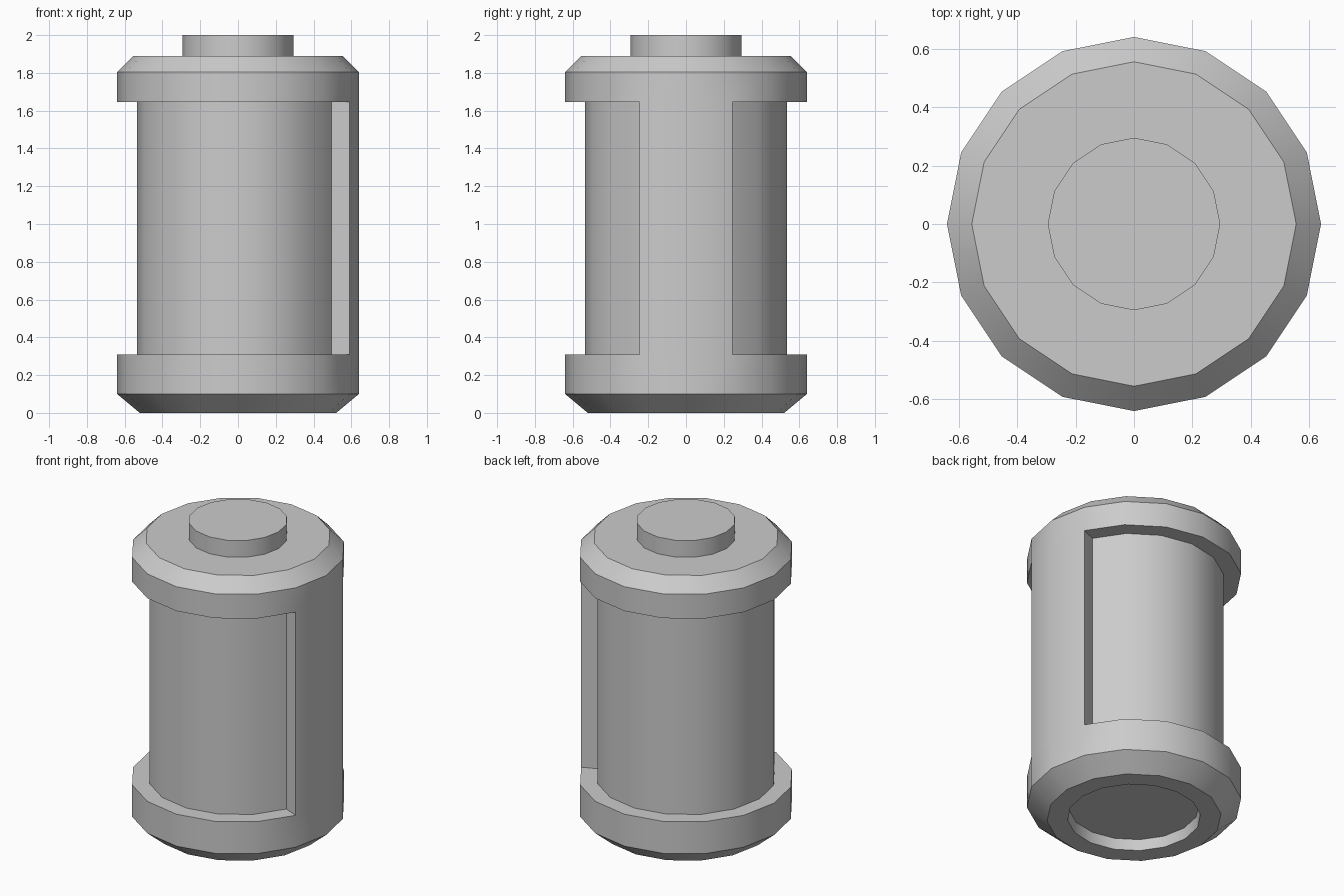
import bpy, bmesh, math

if "Cube" in bpy.data.objects:
    bpy.data.objects.remove(bpy.data.objects["Cube"])

SIDES = 16
OUTER, CORE = 0.64, 0.535        # end collar and recessed body radii
LOW, HIGH = 0.31, 1.645          # vertical limits of the recessed body

# Profiles as (radius, z), from the underside centre to the terminal centre
base = [(0, 0.07), (0.388, 0.07), (0.397, 0), (0.52, 0), (OUTER, 0.10), (OUTER, LOW)]
body = [(CORE, LOW), (CORE, HIGH)]
top = [(OUTER, HIGH), (OUTER, 1.805), (0.555, 1.89), (0.295, 1.89), (0.295, 2.0), (0, 2.0)]

bm = bmesh.new()


def point(r, z, i):
    a = 2 * math.pi * i / SIDES
    return (r * math.cos(a), r * math.sin(a), z)


def face(points):
    bm.faces.new([bm.verts.new(p) for p in points])


def segment(profile, i):
    """One wedge of the lathed shell between side i and i + 1."""
    for (r0, z0), (r1, z1) in zip(profile, profile[1:]):
        pts = [point(r0, z0, i)]
        if r0 > 0:
            pts.append(point(r0, z0, i + 1))
        pts.append(point(r1, z1, i + 1))
        if r1 > 0:
            pts.append(point(r1, z1, i))
        face(pts)


# Shell: recessed all round except the two sides forming the right-hand spine
for i in range(-1, SIDES - 1):
    spine = i in (-1, 0)
    segment(base + top if spine else base + body + top, i)

# Side walls of the spine
for i in (-1, 1):
    face([point(CORE, LOW, i), point(OUTER, LOW, i),
          point(OUTER, HIGH, i), point(CORE, HIGH, i)])

bmesh.ops.remove_doubles(bm, verts=bm.verts, dist=0.0005)
bmesh.ops.recalc_face_normals(bm, faces=bm.faces)

mesh = bpy.data.meshes.new("battery_casing")
bm.to_mesh(mesh)
bm.free()
casing = bpy.data.objects.new("battery_casing", mesh)
bpy.context.collection.objects.link(casing)

# Smooth round the sides, crisp at the rims
bpy.context.view_layer.objects.active = casing
casing.select_set(True)
bpy.ops.object.shade_smooth_by_angle(angle=math.radians(30))
